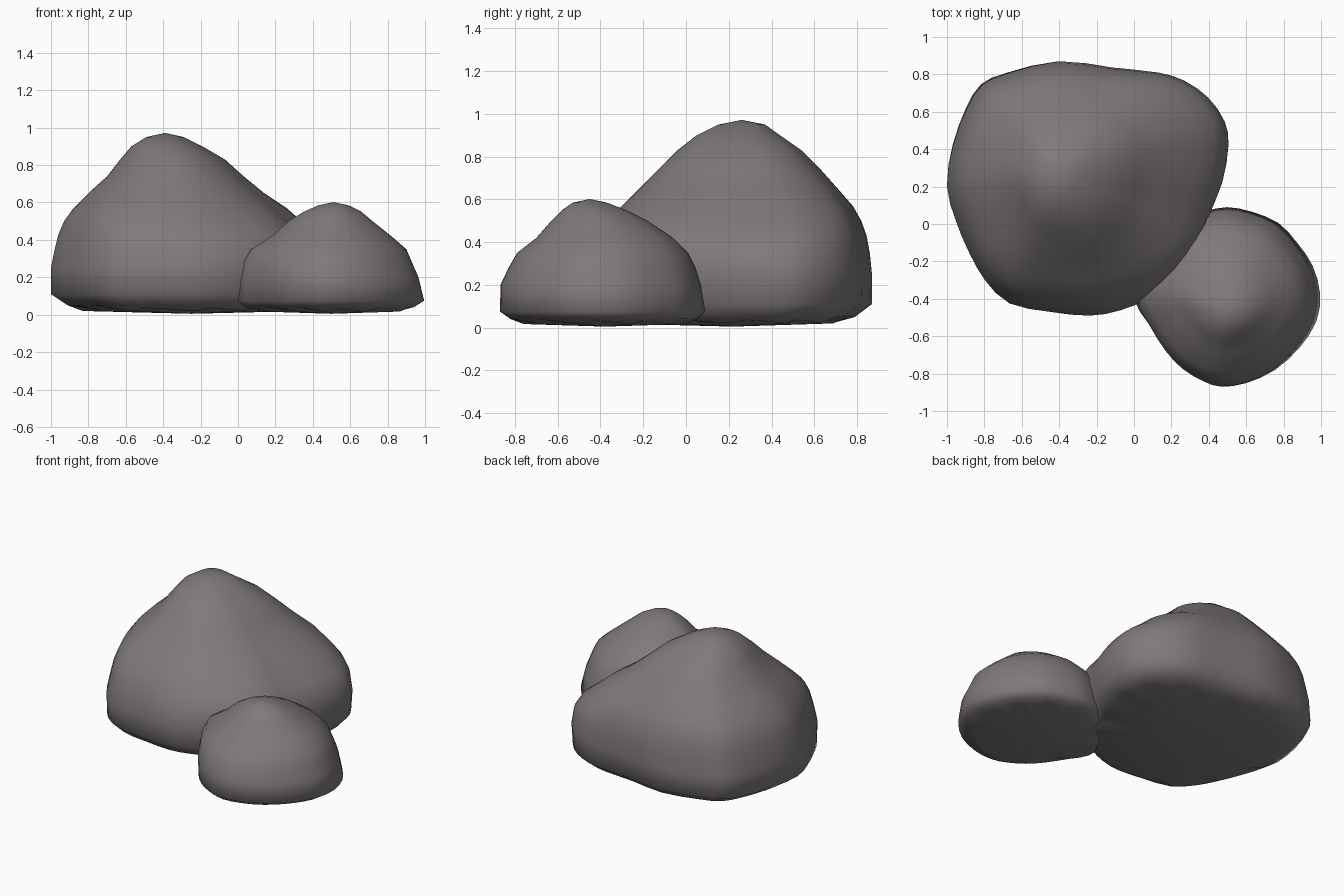
import bpy, bmesh
from math import atan2, cos, sin, exp, radians, remainder, tau
from mathutils import Vector

if "Cube" in bpy.data.objects:
    bpy.data.objects.remove(bpy.data.objects["Cube"])


def spline(pts, steps):
    """Closed Catmull-Rom resampling of 2D points."""
    pts = [Vector(p) for p in pts]
    n, out = len(pts), []
    for i in range(n):
        a, b, c, d = (pts[(i + k) % n] for k in (-1, 0, 1, 2))
        for s in range(steps):
            t = s / steps
            out.append(0.5 * (2 * b + (c - a) * t + (2 * a - 5 * b + 4 * c - d) * t * t
                              + (3 * b - a - 3 * c + d) * t ** 3))
    return out


def fit(ring):
    """Scale a ring into the square -1..1."""
    xs, ys = [p[0] for p in ring], [p[1] for p in ring]
    cx, cy = (min(xs) + max(xs)) / 2, (min(ys) + max(ys)) / 2
    return [Vector(((p[0] - cx) / (max(xs) - cx), (p[1] - cy) / (max(ys) - cy))) for p in ring]


def rock(name, outline, levels, apex, base, bulges=()):
    """Loft the footprint through levels of (z, left, right, front, back)."""
    ring = fit(spline(outline, 2))
    n = len(ring)
    bm = bmesh.new()
    rows = []
    for z, l, r, f, b in levels:
        # rounder towards the top, with shoulders (angle, height, amount)
        w = 0.6 * z / apex[2]
        shaped = []
        for p in ring:
            a = atan2(p.y, p.x)
            q = p.lerp(Vector((cos(a), sin(a))), w)
            for deg, bz, amount in bulges:
                da = remainder(a - radians(deg), tau)
                q = q * (1 + amount * exp(-(da / 0.35) ** 2 - ((z - bz) / 0.18) ** 2))
            shaped.append(q)
        row = []
        for i, q in enumerate(fit(shaped)):
            wob = 0.008 * (i % 4 - 1.5) / 1.5 if z < 0.03 else 0
            row.append(bm.verts.new(((l + r + (r - l) * q.x) / 2,
                                     (f + b + (b - f) * q.y) / 2, z + wob)))
        rows.append(row)
    for lo, hi in zip(rows, rows[1:]):
        for i in range(n):
            j = (i + 1) % n
            bm.faces.new((lo[i], lo[j], hi[j], hi[i]))
    top, bottom = bm.verts.new(apex), bm.verts.new(base)
    for i in range(n):
        j = (i + 1) % n
        bm.faces.new((rows[-1][i], rows[-1][j], top))
        bm.faces.new((rows[0][j], rows[0][i], bottom))
    bmesh.ops.recalc_face_normals(bm, faces=bm.faces)
    for f in bm.faces:
        f.smooth = True
    mesh = bpy.data.meshes.new(name)
    bm.to_mesh(mesh)
    bm.free()
    mat = bpy.data.materials.get("stone") or bpy.data.materials.new("stone")
    mat.diffuse_color = (0.215, 0.192, 0.192, 1)
    mat.use_nodes = True
    mat.node_tree.nodes["Principled BSDF"].inputs["Base Color"].default_value = mat.diffuse_color
    mesh.materials.append(mat)
    ob = bpy.data.objects.new(name, mesh)
    bpy.context.collection.objects.link(ob)


# Large boulder at the back left
rock("large_boulder",
     [(-1, .2), (-.97, .42), (-.9, .62), (-.82, .75), (-.68, .81), (-.4, .87),
      (-.12, .83), (.13, .81), (.27, .77), (.4, .68), (.49, .55), (.505, .42),
      (.46, .22), (.37, .03), (.33, -.1), (.22, -.26), (.07, -.39), (-.08, -.46),
      (-.24, -.49), (-.45, -.47), (-.67, -.43), (-.8, -.3), (-.88, -.15), (-.95, .02)],
     [(.028, -.83, .38, -.37, .72), (.05, -.91, .44, -.43, .79), (.11, -1, .49, -.48, .87),
      (.25, -1, .505, -.49, .87), (.35, -.98, .485, -.46, .86), (.43, -.96, .43, -.42, .845),
      (.50, -.93, .34, -.37, .82), (.57, -.88, .26, -.30, .78), (.65, -.80, .14, -.22, .71),
      (.74, -.70, .03, -.13, .63), (.83, -.63, -.07, -.04, .54), (.90, -.57, -.19, .05, .44),
      (.95, -.49, -.29, .15, .37)],
     (-.39, .26, .972), (-.25, .22, .005),
     bulges=[(-42, .45, .06), (-128, .55, .04), (42, .5, .03)])

# Small boulder at the front right, sunk into the large one
rock("small_boulder",
     [(.5, .095), (.63, .07), (.77, .01), (.87, -.1), (.95, -.22), (.99, -.37), (.97, -.52),
      (.88, -.66), (.75, -.78), (.6, -.85), (.47, -.87), (.38, -.84), (.27, -.77),
      (.18, -.67), (.09, -.53), (.01, -.4), (.04, -.25), (.13, -.1), (.25, .02), (.38, .07)],
     [(.025, .10, .88, -.76, 0), (.04, .04, .94, -.82, .05), (.075, .0, .995, -.87, .09),
      (.2, .015, .965, -.868, .07), (.28, .03, .93, -.83, .045), (.35, .07, .9, -.79, .01),
      (.42, .18, .82, -.70, -.06), (.5, .27, .72, -.63, -.18), (.55, .35, .66, -.58, -.28),
      (.585, .43, .59, -.53, -.37)],
     (.51, -.45, .602), (.5, -.38, .005))
